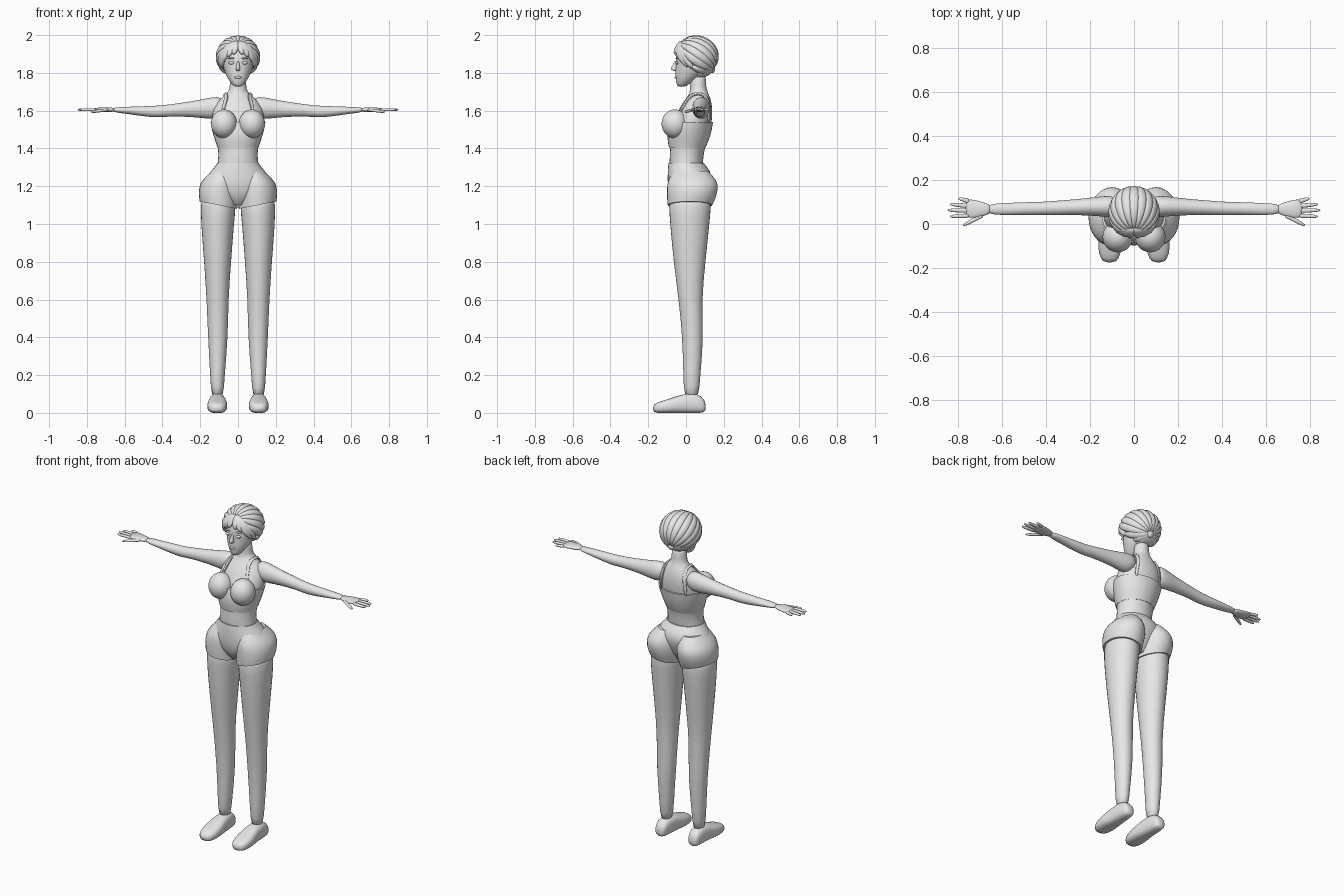
import bpy
import bmesh
from math import sin, cos, pi, radians, copysign
from mathutils import Vector

if "Cube" in bpy.data.objects:
    bpy.data.objects.remove(bpy.data.objects["Cube"], do_unlink=True)

GREY = (0.8, 0.8, 0.8, 1)
clay = bpy.data.materials.new("plain_grey")
clay.use_nodes = True
clay.diffuse_color = GREY
clay.node_tree.nodes["Principled BSDF"].inputs["Base Color"].default_value = GREY


def finish(name, bm, mirror=False, levels=1):
    """Turn a bmesh into a smooth shaded object."""
    bmesh.ops.recalc_face_normals(bm, faces=bm.faces)
    mesh = bpy.data.meshes.new(name)
    for face in bm.faces:
        face.smooth = True
    bm.to_mesh(mesh)
    bm.free()
    mesh.materials.append(clay)
    obj = bpy.data.objects.new(name, mesh)
    bpy.context.scene.collection.objects.link(obj)
    if mirror:
        obj.modifiers.new("mirror", 'MIRROR').use_mirror_merge = False
    if levels:
        sub = obj.modifiers.new("smooth", 'SUBSURF')
        sub.levels = sub.render_levels = levels
    return obj


def loft(name, rings, mirror=False, sides=16, power=1.0, hard=False):
    """Skin elliptical rings given as (centre, half axis, half axis)."""
    def bend(value):
        return copysign(abs(value) ** power, value)

    bm = bmesh.new()
    crease = bm.edges.layers.float.new("crease_edge")
    loops = []
    for centre, u, v in rings:
        angles = [2 * pi * k / sides for k in range(sides)]
        loops.append([bm.verts.new(centre + u * bend(cos(a)) + v * bend(sin(a))) for a in angles])
    for low, high in zip(loops, loops[1:]):
        for k in range(sides):
            j = (k + 1) % sides
            bm.faces.new((low[k], low[j], high[j], high[k]))
    for end in (loops[0], loops[-1]):
        cap = bm.faces.new(end)
        if hard:
            for edge in cap.edges:
                edge[crease] = 1
                edge.smooth = False
    return finish(name, bm, mirror)


def slices(axis, rows, tilt=0.0):
    """Rings across an axis from rows of (position, a min, a max, b min, b max)."""
    order = {"x": (0, 1, 2), "y": (1, 0, 2), "z": (2, 0, 1)}[axis]
    rings = []
    for i, (t, a0, a1, b0, b1) in enumerate(rows):
        centre, u, v = Vector(), Vector(), Vector()
        centre[order[0]], centre[order[1]], centre[order[2]] = t, (a0 + a1) / 2, (b0 + b1) / 2
        u[order[1]] = (a1 - a0) / 2
        v[order[2]] = (b1 - b0) / 2
        u[order[0]] = tilt * u[order[1]] * (1 - i / (len(rows) - 1))
        rings.append((centre, u, v))
    return rings


def centred(rows):
    """Horizontal rings on the middle plane from (z, half width, front, back)."""
    return slices("z", [(z, -w, w, front, back) for z, w, front, back in rows])


def ribbon(name, points, normals, widths, thick, mirror=False):
    """Tapered tube with a flat oval section along a path."""
    rings = []
    for i, (p, n, w) in enumerate(zip(points, normals, widths)):
        along = points[min(i + 1, len(points) - 1)] - points[max(i - 1, 0)]
        side = along.cross(n).normalized()
        rings.append((p, side * w, side.cross(along).normalized() * min(thick, w)))
    return loft(name, rings, mirror, sides=8)


def ball(name, place, radii, mirror=False):
    bm = bmesh.new()
    bmesh.ops.create_uvsphere(bm, u_segments=20, v_segments=12, radius=1)
    bmesh.ops.scale(bm, vec=radii, verts=bm.verts)
    bmesh.ops.translate(bm, vec=place, verts=bm.verts)
    return finish(name, bm, mirror)


# Torso and neck
torso = loft("torso", centred([
    (1.26, .13, -.09, .09), (1.33, .105, -.09, .09), (1.4, .106, -.085, .1),
    (1.46, .123, -.085, .122), (1.53, .143, -.075, .138), (1.59, .14, -.05, .143),
    (1.64, .12, -.02, .138), (1.68, .075, .01, .125), (1.7, .05, .02, .115),
    (1.73, .043, .022, .105), (1.8, .043, .02, .11)]))

# Cropped top with cups and shoulder straps
loft("crop_top", centred([
    (1.405, .112, -.093, .106), (1.45, .127, -.102, .127),
    (1.5, .143, -.1, .14), (1.54, .149, -.085, .146)]), hard=True)
ball("cup", (.074, -.058, 1.53), (.071, .073, .077), True)

strap_path = [(.1, -.07, 1.59), (.085, -.04, 1.63), (.068, .0, 1.67), (.06, .05, 1.69),
              (.064, .1, 1.68), (.078, .13, 1.63), (.088, .14, 1.58), (.095, .14, 1.53)]
bm = bmesh.new()
pairs = [[bm.verts.new((x + s * .011, y, z)) for s in (-1, 0, 1)] for x, y, z in strap_path]
for a, b in zip(pairs, pairs[1:]):
    for k in (0, 1):
        bm.faces.new((a[k], a[k + 1], b[k + 1], b[k]))
strap = finish("shoulder_strap", bm, True, 2)
wrap = strap.modifiers.new("fit", 'SHRINKWRAP')
wrap.target = torso
wrap.wrap_mode = 'ABOVE_SURFACE'
wrap.offset = .004
solid = strap.modifiers.new("cloth", 'SOLIDIFY')
solid.thickness = .008
solid.offset = 0

# Shorts: waist section and two rounded sides
loft("shorts_waist", centred([
    (1.1, .04, -.05, .07), (1.14, .11, -.085, .1), (1.2, .19, -.1, .128), (1.26, .166, -.1, .142),
    (1.3, .127, -.098, .115), (1.322, .113, -.095, .097)]), hard=True)
loft("shorts_side", slices("z", [
    (1.1, .002, .205, -.1, .142), (1.14, -.003, .211, -.104, .162), (1.19, -.006, .208, -.104, .174),
    (1.23, .0, .19, -.1, .168), (1.28, .02, .14, -.07, .12)], tilt=.2), True, hard=True)

# Legs and feet
loft("leg", slices("z", [
    (.07, .076, .142, -.012, .07), (.2, .07, .148, -.015, .076), (.4, .052, .16, -.02, .095),
    (.6, .05, .167, -.04, .084), (.8, .035, .181, -.068, .105), (1, .02, .197, -.086, .126),
    (1.1, .008, .2, -.094, .136), (1.16, .02, .19, -.08, .13)]), True)
loft("foot", slices("y", [
    (.105, .088, .135, .01, .05), (.088, .075, .146, -.001, .088), (.04, .068, .152, -.002, .107),
    (-.02, .063, .154, -.002, .1), (-.08, .054, .166, -.002, .078), (-.135, .058, .162, -.002, .062),
    (-.178, .08, .142, .002, .044)]), True, power=.75)

# Arms, palms and fingers
loft("arm", slices("x", [
    (.075, .045, .12, 1.59, 1.66), (.11, .03, .13, 1.555, 1.677), (.16, .034, .126, 1.555, 1.668),
    (.23, .04, .116, 1.566, 1.652), (.37, .04, .105, 1.57, 1.632), (.42, .039, .101, 1.562, 1.627),
    (.5, .04, .1, 1.569, 1.624), (.6, .04, .095, 1.585, 1.62), (.67, .044, .091, 1.592, 1.617)]), True)
loft("palm", slices("x", [
    (.65, .046, .089, 1.594, 1.616), (.69, .034, .1, 1.592, 1.617), (.73, .026, .113, 1.594, 1.617),
    (.77, .028, .114, 1.597, 1.614)]), True)
fingers = {"little": (.75, .103, .8, .117), "ring": (.75, .082, .84, .09),
           "middle": (.75, .061, .85, .063), "index": (.75, .038, .84, .034),
           "thumb": (.685, .042, .78, -.008)}
for label, (x0, y0, x1, y1) in fingers.items():
    drop = .012 if label == "thumb" else 0
    start, tip = Vector((x0, y0, 1.605)), Vector((x1, y1, 1.605 - drop))
    ribbon(label + "_finger", [start.lerp(tip, k / 4) for k in range(5)], [Vector((0, 0, 1))] * 5,
           [.011, .011, .0105, .009, .005], .0085, True)

# Head and face
loft("head", centred([
    (1.726, .016, -.042, -.008), (1.74, .034, -.052, .02), (1.77, .055, -.056, .06),
    (1.8, .07, -.059, .1), (1.84, .082, -.056, .12), (1.88, .088, -.057, .13),
    (1.92, .088, -.046, .13), (1.96, .065, -.015, .11), (1.975, .035, .01, .08)]))
loft("nose", centred([
    (1.865, .006, -.061, -.04), (1.835, .01, -.073, -.04), (1.822, .014, -.088, -.04),
    (1.808, .009, -.066, -.04)]), sides=10)
ball("mouth", (0, -.052, 1.776), (.019, .009, .007))
ball("eye", (.035, -.048, 1.853), (.017, .008, .008), True)
ball("brow", (.036, -.047, 1.877), (.021, .008, .004), True)

# Hair: a close cap opened at the face
HEART = Vector((0, .052, 1.885))
SCALP = Vector((.108, .112, .104))
bm = bmesh.new()
bmesh.ops.create_uvsphere(bm, u_segments=32, v_segments=20, radius=.97)
bmesh.ops.scale(bm, vec=SCALP, verts=bm.verts)
bmesh.ops.translate(bm, vec=HEART, verts=bm.verts)
face_area = [f for f in bm.faces if f.calc_center_median().y < .02 and f.calc_center_median().z < 1.935]
bmesh.ops.delete(bm, geom=face_area, context='FACES')
finish("hair_cap", bm)


def lock(name, directions, width, mirror=False):
    """Lay one tapered lock of hair along directions from the head centre."""
    points = [HEART + d.normalized() * SCALP for d in directions]
    normals = [d.normalized() for d in directions]
    last = len(points) - 1
    widths = [.003 + width * sin(pi * (k + .3) / (last + .6)) ** .7 for k in range(last + 1)]
    ribbon(name, points, normals, widths, .013, mirror)


# Swept locks run from the forehead to a knot at the back
FRONT = Vector((0, -.8, .6))
CROWN = Vector((0, .6, .8))
SIDE = Vector((1, 0, 0))
for angle in range(0, 181, 20):
    begin = .2 if angle < 90 else .55 if angle < 110 else 1.7 if angle < 130 else 2.2
    turn = radians(angle)
    across = CROWN * cos(turn) + SIDE * sin(turn)
    steps = [begin + (pi - .08 - begin) * k / 9 for k in range(10)]
    lock("swept_lock", [FRONT * cos(t) + across * sin(t) for t in steps], .021, angle not in (0, 180))
ball("hair_knot", HEART - FRONT * .108, (.022, .016, .022))

# Fringe locks fall from the parting to both sides of the face
parting = Vector((.04, -.62, .78))
for target in [(.22, -1, .12), (.5, -.9, .0), (.78, -.65, -.3), (.9, -.42, -.6), (.95, -.08, -.75)]:
    tip = Vector(target).normalized()
    lock("fringe_lock", [parting.slerp(tip, k / 7) for k in range(8)], .018, True)
